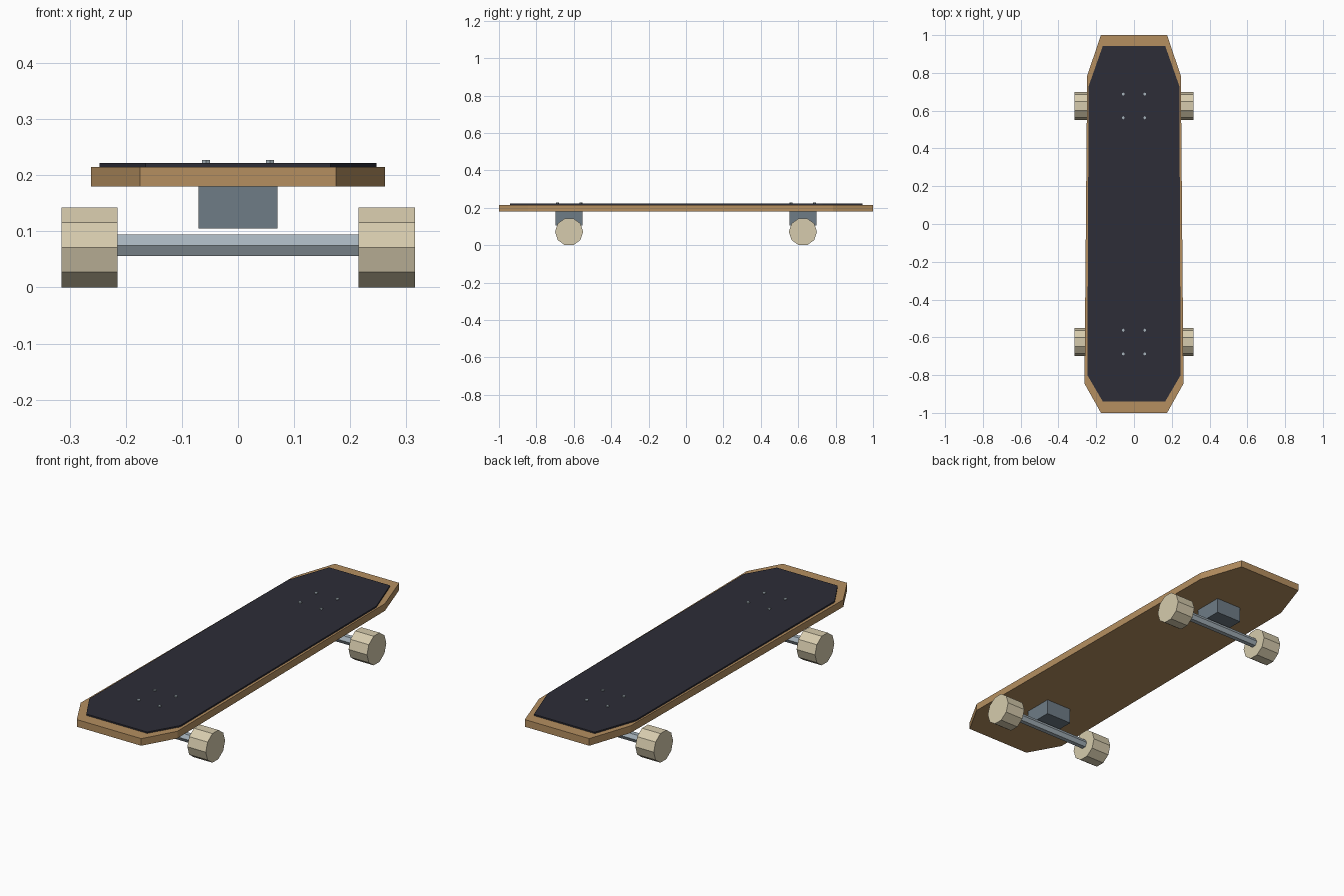
import bpy
import bmesh
import math

cube = bpy.data.objects.get("Cube")
if cube:
    bpy.data.objects.remove(cube, do_unlink=True)


def material(name, hex_code):
    """Flat material from an sRGB hex colour, converted to linear."""
    srgb = [int(hex_code[i:i + 2], 16) / 255 for i in (0, 2, 4)]
    color = [c / 12.92 if c < 0.04 else ((c + 0.055) / 1.055) ** 2.4 for c in srgb] + [1]
    mat = bpy.data.materials.new(name)
    mat.use_nodes = True
    mat.diffuse_color = color
    mat.node_tree.nodes["Principled BSDF"].inputs["Base Color"].default_value = color
    return mat


wood = material("wood", "B58F60")
grip = material("dark grip", "2D2D37")
cream = material("cream wheel", "D6CBAD")
steel = material("truck grey", "6E7C86")
silver = material("light metal", "A6B3BB")


def finish(bm, name, mat):
    bmesh.ops.recalc_face_normals(bm, faces=bm.faces)
    mesh = bpy.data.meshes.new(name)
    bm.to_mesh(mesh)
    bm.free()
    mesh.materials.append(mat)
    obj = bpy.data.objects.new(name, mesh)
    bpy.context.collection.objects.link(obj)
    return obj


def slab(name, half_outline, z0, z1, mat):
    """Plate extruded from a half outline mirrored across x = 0."""
    outline = half_outline + [(-x, y) for x, y in reversed(half_outline)]
    bm = bmesh.new()
    base = bm.faces.new([bm.verts.new((x, y, z0)) for x, y in outline])
    top = bmesh.ops.extrude_face_region(bm, geom=[base])["geom"]
    verts = [g for g in top if isinstance(g, bmesh.types.BMVert)]
    bmesh.ops.translate(bm, verts=verts, vec=(0, 0, z1 - z0))
    return finish(bm, name, mat)


def prism(name, sides, radius, length, center, mat, along_x=True):
    """Flat-sided cylinder lying along x, with a corner pointing along y."""
    bm = bmesh.new()
    bmesh.ops.create_cone(bm, cap_ends=True, segments=sides,
                          radius1=radius, radius2=radius, depth=length)
    # Put the first corner on +y before tipping the cylinder over
    first = max(bm.verts, key=lambda v: v.co.y).co
    turn = math.pi / 2 - math.atan2(first.y, first.x)
    for v in bm.verts:
        c, s = math.cos(turn), math.sin(turn)
        x, y, z = v.co
        x, y = x * c - y * s, x * s + y * c
        v.co = (z, y, -x) if along_x else (x, y, z)
    bmesh.ops.translate(bm, verts=bm.verts, vec=center)
    return finish(bm, name, mat)


# Board and grip sheet
slab("deck", [(0.175, -1), (0.262, -0.845), (0.248, 0.785), (0.175, 1)],
     0.18, 0.215, wood)
slab("grip_sheet", [(0.165, -0.94), (0.247, -0.80), (0.24, 0.73), (0.165, 0.943)],
     0.215, 0.222, grip)

# Trucks, wheels and bolts at each end
WHEEL_R = 0.075
wheel_z = WHEEL_R * math.sin(math.radians(72))
for end, y in (("front", -0.625), ("back", 0.625)):
    slab(end + "_truck", [(0.07, y - 0.0725), (0.07, y + 0.0725)], 0.105, 0.18, steel)
    prism(end + "_axle", 6, 0.022, 0.46, (0, y, 0.075), silver)
    for side, s in (("left", 1), ("right", -1)):
        prism(f"{end}_{side}_wheel", 10, WHEEL_R, 0.1, (s * 0.265, y, wheel_z), cream)
        for row in (-1, 1):
            prism(f"{end}_{side}_bolt", 6, 0.008, 0.012,
                  (s * 0.057, y + row * 0.0625, 0.221), silver, along_x=False)
